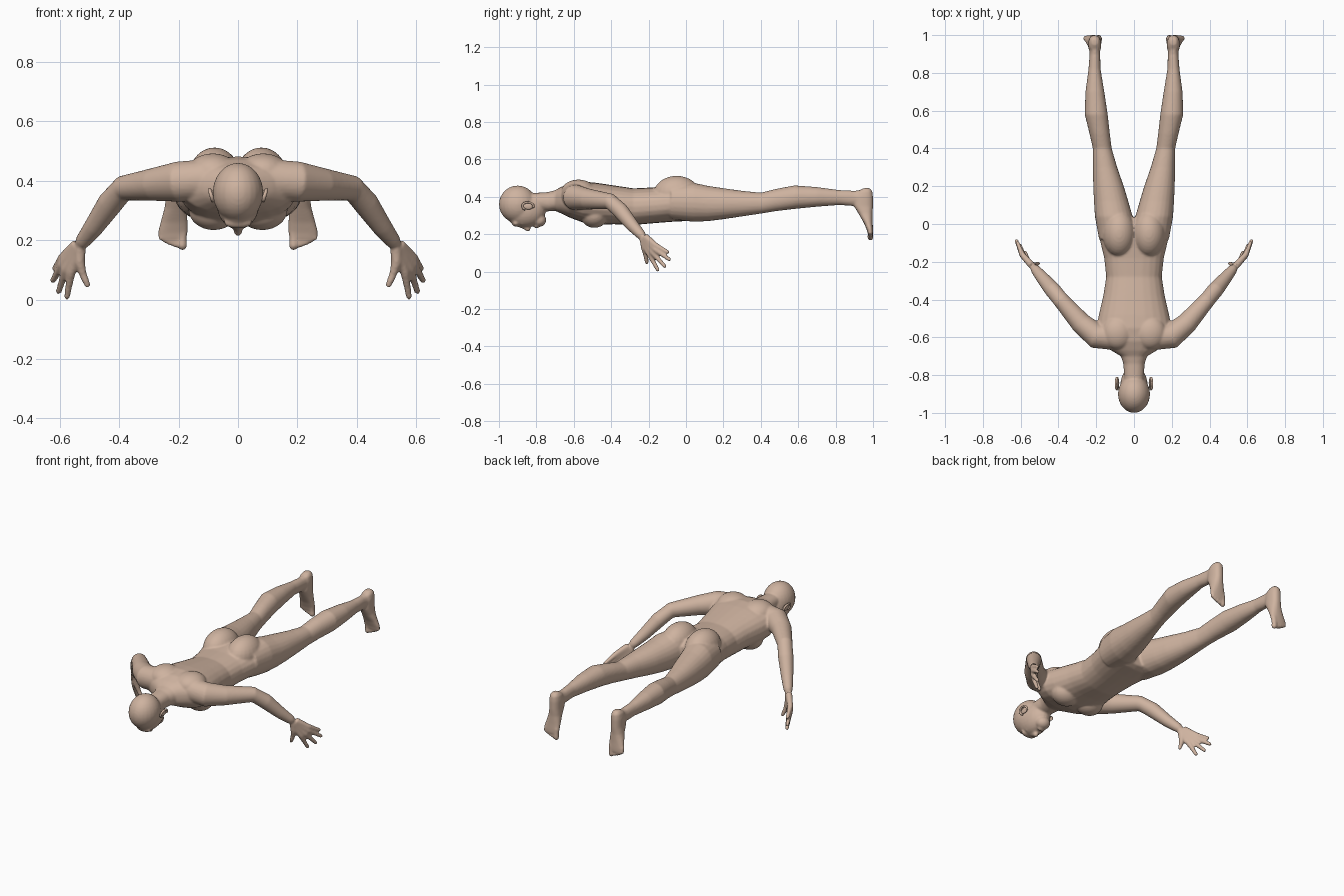
import bpy, bmesh, math
from mathutils import Vector, Matrix

cube = bpy.data.objects.get("Cube")
if cube:
    bpy.data.objects.remove(cube, do_unlink=True)

skin = bpy.data.materials.new("skin")
skin.use_nodes = True
COLOR = (0.62, 0.45, 0.35, 1)
skin.diffuse_color = COLOR
skin.node_tree.nodes["Principled BSDF"].inputs["Base Color"].default_value = COLOR
SIDES = 24


def loft(bm, rings, power=1.0):
    """Skin a capped surface over (centre, u, v) elliptical rings."""
    def bend(t):
        return math.copysign(abs(t) ** power, t)
    loops = []
    for c, u, v in rings:
        angles = [math.tau * i / SIDES for i in range(SIDES)]
        loops.append([bm.verts.new(c + u * bend(math.cos(a)) + v * bend(math.sin(a)))
                      for a in angles])
    faces = [bm.faces.new(loops[0]), bm.faces.new(loops[-1])]
    for a, b in zip(loops, loops[1:]):
        for i in range(SIDES):
            j = (i + 1) % SIDES
            faces.append(bm.faces.new((a[i], a[j], b[j], b[i])))
    bmesh.ops.recalc_face_normals(bm, faces=faces)


def tube(bm, points, radii):
    """Round limb along a path, with rounded tip."""
    pts = [Vector(p) for p in points]
    radii = list(radii)
    tip = (pts[-1] - pts[-2]).normalized()
    end, r = pts[-1], radii[-1]
    pts[-1] = end - tip * r
    for t in (0.6, 0.9, 0.99):
        pts.append(end - tip * r * (1 - t))
        radii.append(r * math.sqrt(1 - t * t))
    rings = []
    for i, p in enumerate(pts):
        d = (pts[min(i + 1, len(pts) - 1)] - pts[max(i - 1, 0)]).normalized()
        u = d.cross(Vector((0.3, -0.8, 0.1))).normalized()
        rings.append((p, u * radii[i], d.cross(u) * radii[i]))
    loft(bm, rings)


def ball(bm, centre, size):
    m = Matrix.Translation(centre) @ Matrix.Diagonal((*size, 1))
    bmesh.ops.create_uvsphere(bm, u_segments=24, v_segments=16, radius=1, matrix=m)


def along_y(rows, power=1.0):
    return [(Vector((cx, y, (zt + zb) / 2)), Vector((rx, 0, 0)),
             Vector((0, 0, (zt - zb) / 2))) for y, cx, rx, zt, zb in rows]


def make(name, bm):
    mesh = bpy.data.meshes.new(name)
    bm.to_mesh(mesh)
    bm.free()
    for p in mesh.polygons:
        p.use_smooth = True
    mesh.materials.append(skin)
    obj = bpy.data.objects.new(name, mesh)
    bpy.context.collection.objects.link(obj)
    return obj


body = bmesh.new()

# Neck and torso: y, half width, back height, front height
TORSO = [(-.82, .052, .42, .33), (-.74, .056, .425, .322), (-.70, .07, .435, .325),
         (-.67, .12, .452, .312), (-.62, .19, .472, .288), (-.55, .20, .482, .262),
         (-.48, .186, .475, .252), (-.38, .163, .46, .253), (-.28, .147, .445, .249),
         (-.18, .158, .45, .258), (-.08, .182, .462, .266), (0, .185, .45, .27),
         (.035, .12, .42, .285)]
loft(body, along_y([(y, 0, w, t, b) for y, w, t, b in TORSO]), 0.88)

# Head: skull, face, chin, nose, lips
ball(body, (0, -.9, .36), (.085, .1, .1))
ball(body, (0, -.86, .328), (.073, .11, .092))
ball(body, (0, -.785, .275), (.042, .038, .036))
ball(body, (0, -.8, .243), (.024, .014, .012))
ball(body, (0, -.91, .258), (.048, .02, .018))
tube(body, [(0, -.9, .25), (0, -.86, .236), (0, -.832, .222)], (.01, .012, .015))

# Right-left limbs; leg rows: y, centre x, half width, back height, front height
LEG = [(-.08, .1, .085, .465, .28), (.04, .107, .1, .475, .266), (.12, .121, .091, .458, .27),
       (.2, .135, .081, .446, .28), (.3, .153, .064, .432, .295), (.4, .168, .05, .422, .31),
       (.48, .182, .054, .442, .323), (.58, .2, .061, .461, .335), (.7, .207, .05, .452, .347),
       (.82, .209, .032, .436, .356), (.9, .207, .028, .432, .35), (.955, .208, .029, .438, .36)]
# Foot rows: height, centre x, half width, instep y, sole y
FOOT = [(.446, .208, .017, .948, .982), (.43, .208, .029, .918, .996), (.4, .208, .034, .9, 1),
        (.35, .208, .034, .898, 1), (.31, .21, .037, .922, .997), (.26, .215, .046, .951, .998),
        (.225, .219, .051, .966, 1), (.205, .219, .044, .972, 1)]
TOES = [(.187, .166, .016), (.21, .174, .012), (.227, .181, .012),
        (.243, .189, .0115), (.258, .199, .0115)]
ARM = [(.1, -.6, .405), (.2, -.592, .397), (.28, -.525, .388), (.385, -.405, .375),
       (.43, -.35, .325), (.485, -.285, .245), (.535, -.225, .18)]
ARM_RADII = (.068, .068, .056, .043, .043, .034, .026)
# Fingers: knuckle, tip
FINGERS = [((.592, -.162, .14), (.62, -.09, .1)), ((.592, -.165, .118), (.626, -.08, .058)),
           ((.58, -.178, .1), (.606, -.106, .02)), ((.562, -.195, .09), (.577, -.146, 0))]

for s in (1, -1):
    half = bmesh.new()
    loft(half, along_y(LEG), 0.94)
    loft(half, [(Vector((x, (a + b) / 2, z)), Vector((w, 0, 0)), Vector((0, (b - a) / 2, 0)))
                for z, x, w, a, b in FOOT], 0.85)
    for x, z, r in TOES:
        tube(half, [(x, .983, .235), (x, .986, .2), (x, .986, z)], (r, r * .9, r))
    tube(half, ARM, ARM_RADII)
    for i, (knuckle, tip) in enumerate(FINGERS):
        wrist = (.543 - .005 * i, -.218 - .004 * i, .186 - .006 * i)
        mid = Vector(knuckle).lerp(Vector(tip), .5)
        tube(half, [wrist, knuckle, mid, tip], (.019, .0155, .012, .0105))
    tube(half, [(.532, -.23, .175), (.533, -.222, .125), (.522, -.215, .085), (.503, -.208, .04)],
         (.019, .018, .013, .011))
    # Muscle masses: buttock, chest, shoulder blade, eye
    ball(half, (.079, -.05, .412), (.088, .125, .1))
    ball(half, (.082, -.49, .303), (.085, .075, .069))
    ball(half, (.085, -.575, .432), (.085, .09, .06))
    ball(half, (.032, -.876, .262), (.016, .012, .014))
    if s < 0:
        bmesh.ops.scale(half, vec=(-1, 1, 1), verts=half.verts)
        bmesh.ops.reverse_faces(half, faces=half.faces)
    part = bpy.data.meshes.new("half")
    half.to_mesh(part)
    half.free()
    body.from_mesh(part)
    bpy.data.meshes.remove(part)

# Fuse the masses into one continuous skin
body_obj = make("body", body)
remesh = body_obj.modifiers.new("fuse", 'REMESH')
remesh.mode = 'VOXEL'
remesh.voxel_size = 0.006
remesh.use_smooth_shade = True
relax = body_obj.modifiers.new("relax", 'SMOOTH')
relax.factor = 0.5
relax.iterations = 6

# Ears: curled rim over a flat shell
for name, s in (("left_ear", 1), ("right_ear", -1)):
    ear = bmesh.new()
    rim = []
    for k in range(11):
        a = math.radians(-60 + 27 * k)
        rim.append((s * (.09 + .006 * math.sin(a)), -.845 - .03 * math.cos(a),
                    .35 + .021 * math.sin(a)))
    tube(ear, rim, [.006] * len(rim))
    ball(ear, (s * .085, -.843, .35), (.007, .028, .018))
    make(name, ear)
